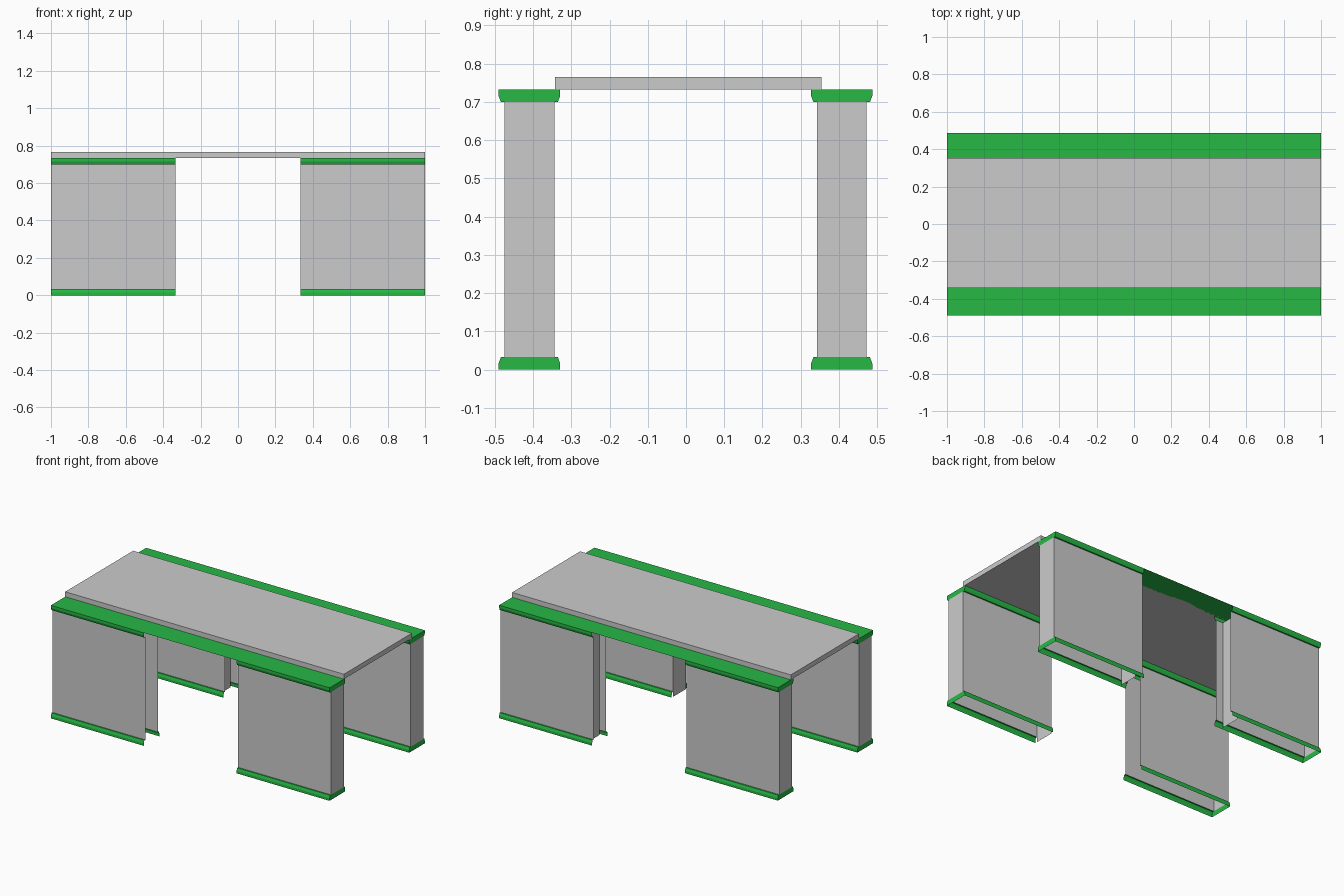
import bpy, bmesh

if "Cube" in bpy.data.objects:
    bpy.data.objects.remove(bpy.data.objects["Cube"])

green = bpy.data.materials.new("green_trim")
green.diffuse_color = (0.02, 0.48, 0.06, 1)
green.use_nodes = True
green.node_tree.nodes["Principled BSDF"].inputs["Base Color"].default_value = green.diffuse_color


def make(name, polys, mat=None):
    """One mesh object from a short list of polygons."""
    bm = bmesh.new()
    for p in polys:
        bm.faces.new([bm.verts.new(v) for v in p])
    bmesh.ops.remove_doubles(bm, verts=bm.verts, dist=1e-5)
    bmesh.ops.recalc_face_normals(bm, faces=bm.faces)
    me = bpy.data.meshes.new(name)
    bm.to_mesh(me)
    bm.free()
    ob = bpy.data.objects.new(name, me)
    bpy.context.collection.objects.link(ob)
    if mat:
        me.materials.append(mat)
    return ob


def strip(profile, xa, xb):
    """Sheet swept along x from a (y, z) polyline."""
    return [[(xa, *p), (xb, *p), (xb, *q), (xa, *q)]
            for p, q in zip(profile, profile[1:])]


def box(name, x0, x1, y0, y1, z0, z1):
    bm = bmesh.new()
    bmesh.ops.create_cube(bm, size=1)
    for v in bm.verts:
        v.co = (x1 if v.co.x > 0 else x0, y1 if v.co.y > 0 else y0,
                z1 if v.co.z > 0 else z0)
    me = bpy.data.meshes.new(name)
    bm.to_mesh(me)
    bm.free()
    ob = bpy.data.objects.new(name, me)
    bpy.context.collection.objects.link(ob)
    return ob


def side_profiles(y0, y1, z_wide, z_mid, z_narrow):
    """Chamfered moulding on both long sides of a pier: wide edge, bevel, ledge."""
    out = []
    for y, s in ((y0, 1), (y1, -1)):
        out.append([(y - s * 0.015, z_wide), (y - s * 0.015, z_mid),
                    (y - s * 0.009, z_narrow), (y, z_narrow)])
    return out


Z_BASE, Z_CAP, Z_TOP = 0.033, 0.70, 0.733

# inner end wall: None = open, otherwise depth behind the opening
piers = [("front_left", -1, -0.475, -0.344, None),
         ("front_right", 1, -0.475, -0.344, 0.0),
         ("back_left", -1, 0.342, 0.472, 0.05),
         ("back_right", 1, 0.342, 0.472, 0.05)]

for name, side, y0, y1, recess in piers:
    xo, xi = side * 1.0, side * 0.333

    # hollow pier, open below and towards the middle
    wall = [(y0, Z_BASE), (y0, Z_CAP)]
    polys = strip(wall, xi, xo) + strip([(y1, z) for _, z in wall], xi, xo)
    polys.append([(xo, y0, Z_BASE), (xo, y1, Z_BASE), (xo, y1, Z_CAP), (xo, y0, Z_CAP)])
    make(name + "_pier", polys)
    if recess is not None:
        x = xi + side * recess
        make(name + "_inner_wall",
             [[(x, y0, 0), (x, y1, 0), (x, y1, Z_CAP), (x, y0, Z_CAP)]])

    # base and cap mouldings with closed outer ends
    for part, zs in (("base", (0, 0.016, Z_BASE)), ("cap", (Z_TOP, 0.716, Z_CAP))):
        a, b = side_profiles(y0, y1, *zs)
        polys = strip(a, xi, xo) + strip(b, xi, xo)
        polys.append([(xo, *p) for p in a + b[::-1]])
        make(f"{name}_{part}_trim", polys, green)

# flat green ledges running the full length over the piers
for name, y0, y1 in (("front_ledge", -0.49, -0.329), ("back_ledge", 0.327, 0.487)):
    make(name, [[(-1, y0, Z_TOP), (1, y0, Z_TOP), (1, y1, Z_TOP), (-1, y1, Z_TOP)]], green)

# deck slab
box("deck", -1, 1, -0.343, 0.354, Z_TOP, 0.765)
